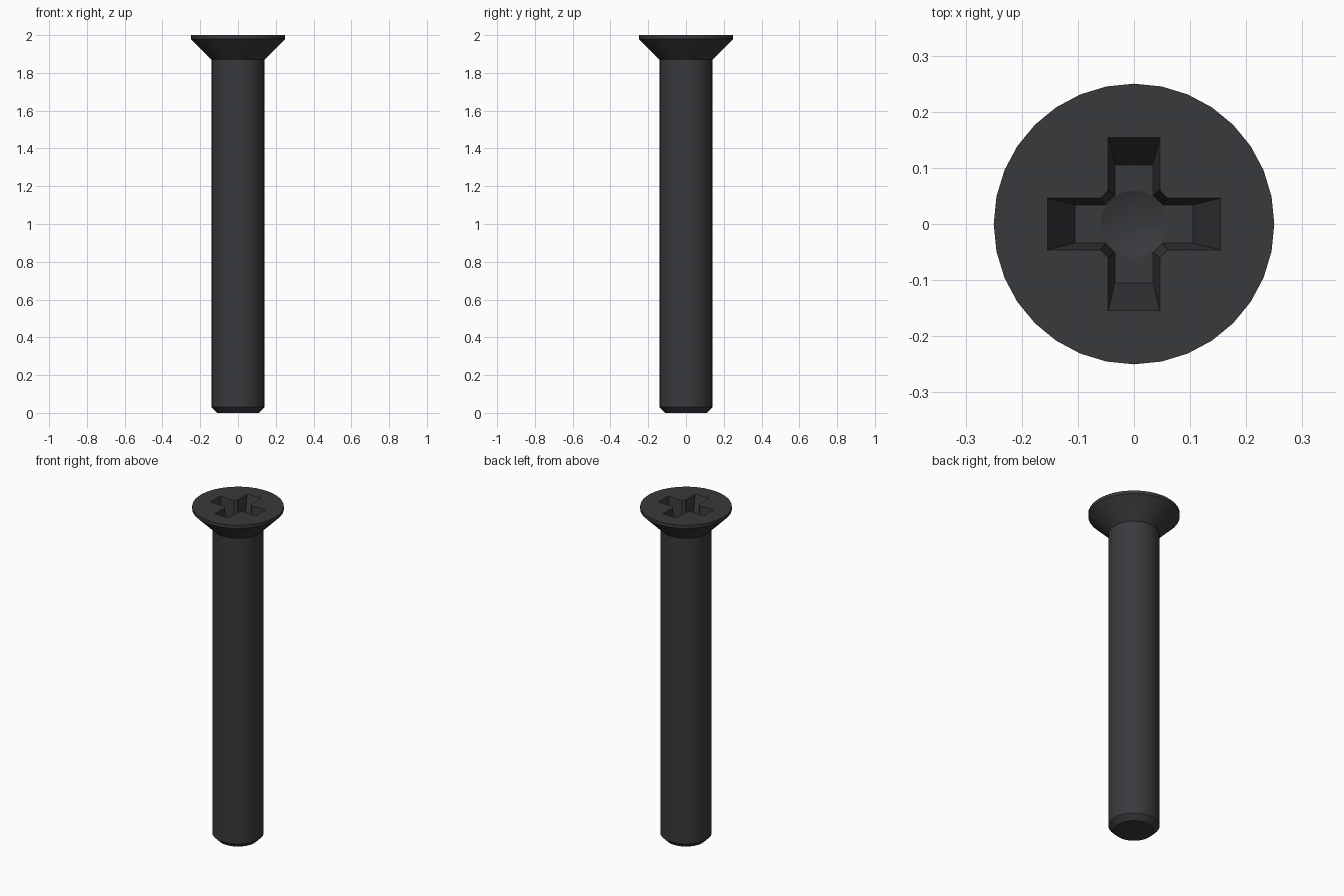
import bpy, bmesh, math

if "Cube" in bpy.data.objects:
    bpy.data.objects.remove(bpy.data.objects["Cube"])


def add_mesh(name, bm):
    bmesh.ops.recalc_face_normals(bm, faces=bm.faces[:])
    mesh = bpy.data.meshes.new(name)
    bm.to_mesh(mesh)
    bm.free()
    obj = bpy.data.objects.new(name, mesh)
    bpy.context.collection.objects.link(obj)
    return obj


def loft(name, rings):
    """Closed solid through rings of equal point count; a one-point ring is a tip."""
    bm = bmesh.new()
    loops = [[bm.verts.new(p) for p in ring] for ring in rings]
    for a, b in zip(loops, loops[1:]):
        big, n = (b, len(b)) if len(a) == 1 else (a, len(a))
        for i in range(n):
            j = (i + 1) % n
            if len(a) == 1 or len(b) == 1:
                bm.faces.new((big[i], big[j], (a if len(a) == 1 else b)[0]))
            else:
                bm.faces.new((a[i], a[j], b[j], b[i]))
    for end in (loops[0], loops[-1]):
        if len(end) > 2:
            bm.faces.new(end)
    return add_mesh(name, bm)


def circle(r, z, n=32):
    return [(r * math.cos(2 * math.pi * i / n), r * math.sin(2 * math.pi * i / n), z)
            for i in range(n)]


def cross(tip, half, inner, z):
    """Four-armed cross outline with chamfered inside corners."""
    arm = [(inner, -half), (tip, -half), (tip, half), (inner, half)]
    pts = []
    for k in range(4):
        c, s = round(math.cos(k * math.pi / 2)), round(math.sin(k * math.pi / 2))
        pts += [(c * x - s * y, s * x + c * y, z) for x, y in arm]
    return pts


# Screw body: chamfered end, plain shank, countersunk head with thin rim
screw = loft("countersunk_screw", [circle(r, z) for r, z in (
    (0.11, 0), (0.14, 0.03), (0.14, 1.87), (0.25, 1.98), (0.25, 2.0))])

# Tapered cross recess (cutter continues the taper slightly above the head)
TOP, DEPTH, OVER = 2.0, 0.17, 0.02
FLOOR = TOP - DEPTH
top, bottom = (0.154, 0.046, 0.060), (0.105, 0.034, 0.051)
above = [t + (t - b) * OVER / DEPTH for t, b in zip(top, bottom)]
recess = loft("recess_cutter", [cross(*bottom, FLOOR), cross(*above, TOP + OVER)])

# Shallow conical dimple in the recess floor
dimple = loft("dimple_cutter", [[(0, 0, FLOOR - 0.025)], circle(0.0595, FLOOR),
                                circle(0.0595, FLOOR + 0.03)])

bpy.context.view_layer.objects.active = screw
screw.select_set(True)
for cutter in (recess, dimple):
    cutter.hide_render = True
    mod = screw.modifiers.new(cutter.name, 'BOOLEAN')
    mod.operation, mod.solver, mod.object = 'DIFFERENCE', 'EXACT', cutter
    bpy.ops.object.modifier_apply(modifier=mod.name)
for cutter in (recess, dimple):
    bpy.data.objects.remove(cutter)

bpy.ops.object.shade_smooth_by_angle(angle=math.radians(20))

# Dark steel finish
steel = bpy.data.materials.new("dark_steel")
steel.diffuse_color = (0.04, 0.042, 0.046, 1)
steel.use_nodes = True
steel.node_tree.nodes["Principled BSDF"].inputs["Base Color"].default_value = steel.diffuse_color
screw.data.materials.clear()
screw.data.materials.append(steel)
for poly in screw.data.polygons:
    poly.material_index = 0
